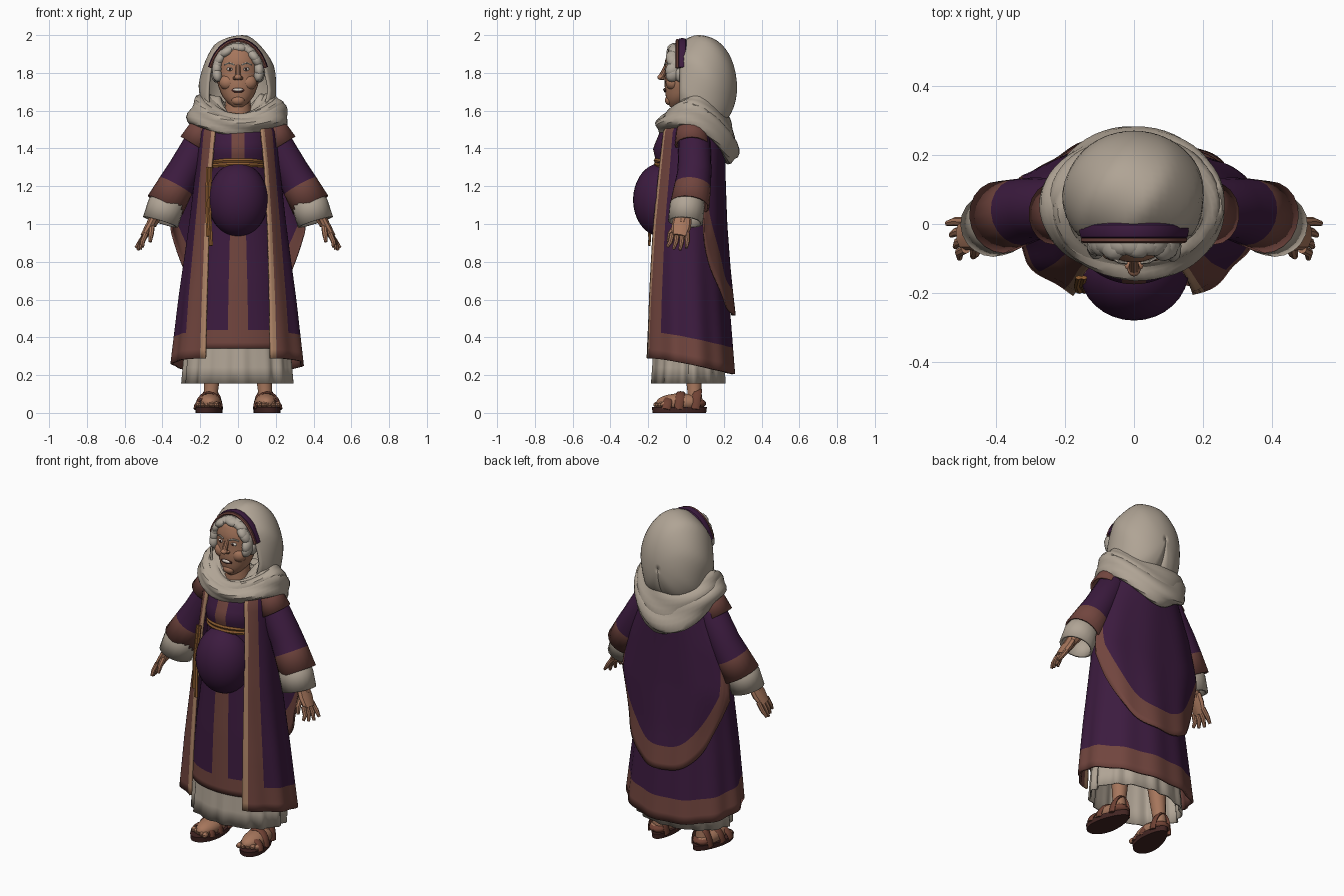
import bpy, bmesh, math, random
from math import sin, cos, pi, tau, asin, copysign
from mathutils import Vector, Matrix

if "Cube" in bpy.data.objects:
    bpy.data.objects.remove(bpy.data.objects["Cube"])

random.seed(4)
PALETTE = {"purple": (60, 27, 63), "brown": (113, 69, 62), "linen": (176, 164, 149),
           "skin": (166, 118, 92), "tan": (176, 134, 104), "gold": (140, 92, 48),
           "hair": (174, 165, 153), "white": (215, 205, 194), "dark": (66, 37, 34),
           "leather": (112, 66, 52)}
MATS = {}
for key, rgb in PALETTE.items():
    m = bpy.data.materials.new(key)
    m.diffuse_color = [((c / 255 + 0.055) / 1.055) ** 2.4 for c in rgb] + [1]
    m.use_nodes = True
    m.node_tree.nodes["Principled BSDF"].inputs["Base Color"].default_value = m.diffuse_color
    MATS[key] = m


def finish(name, bm, mats, thick=0):
    bmesh.ops.recalc_face_normals(bm, faces=bm.faces[:])
    me = bpy.data.meshes.new(name)
    bm.to_mesh(me)
    bm.free()
    for k in mats:
        me.materials.append(MATS[k])
    ob = bpy.data.objects.new(name, me)
    bpy.context.collection.objects.link(ob)
    if thick:
        mod = ob.modifiers.new("thickness", "SOLIDIFY")
        mod.thickness, mod.offset = thick, 0
    return ob


def surf(name, f, nu, nv, mats, rule=None, wrap_u=True, wrap_v=False, thick=0):
    """Grid surface from f(u, v); rule(u, v) picks the material slot."""
    bm = bmesh.new()
    cu, cv = nu + (not wrap_u), nv + (not wrap_v)
    g = [[bm.verts.new(f(i / nu, j / nv)) for i in range(cu)] for j in range(cv)]
    for j in range(nv):
        for i in range(nu):
            a, b = (i + 1) % cu, (j + 1) % cv
            fc = bm.faces.new((g[j][i], g[j][a], g[b][a], g[b][i]))
            if rule:
                fc.material_index = rule((i + .5) / nu, (j + .5) / nv)
    return finish(name, bm, mats, thick)


def tube(name, pts, mats, n=10, flat=1.0, rule=None, caps=True, thick=0):
    """Tube through (x, y, z, radius) points; flat scales it along y."""
    bm, rings = bmesh.new(), []
    P = [Vector(p[:3]) for p in pts]
    for k, p in enumerate(P):
        t = (P[min(k + 1, len(P) - 1)] - P[max(k - 1, 0)]).normalized()
        ref = Vector((0, 1, 0)) if abs(t.y) < .85 else Vector((0, 0, 1))
        side = (ref - t * ref.dot(t)).normalized()
        up = t.cross(side)
        r = pts[k][3]
        rings.append([bm.verts.new(p + side * cos(tau * i / n) * r * flat + up * sin(tau * i / n) * r)
                      for i in range(n)])
    for k in range(len(P) - 1):
        for i in range(n):
            j = (i + 1) % n
            fc = bm.faces.new((rings[k][i], rings[k][j], rings[k + 1][j], rings[k + 1][i]))
            fc.material_index = rule(k) if rule else 0
    if caps:
        bm.faces.new(rings[0])
        bm.faces.new(rings[-1])
    return finish(name, bm, mats, thick)


def blob(name, loc, size, mat, seg=14):
    bm = bmesh.new()
    bmesh.ops.create_uvsphere(bm, u_segments=seg, v_segments=seg * 2 // 3, radius=1,
                              matrix=Matrix.Translation(loc) @ Matrix.Diagonal((*size, 1)))
    return finish(name, bm, [mat])


def look(table, z):
    """Linear lookup of a row of values by its first column."""
    z = max(table[0][0], min(table[-1][0], z))
    for a, b in zip(table, table[1:]):
        if z <= b[0]:
            t = (z - a[0]) / (b[0] - a[0])
            return [p + (q - p) * t for p, q in zip(a[1:], b[1:])]


def section(table, a, z, wave=0.0):
    rx, yf, yb = look(table, z)[:3]
    k = 1 + wave
    return Vector((rx * k * sin(a), (yf + yb) / 2 - (yb - yf) / 2 * k * cos(a), z))


# Pleated underskirt: rows are z, half width, front y, back y
SKIRT = [(.155, .285, -.175, .2), (.5, .26, -.155, .18)]
surf("underskirt", lambda u, v: section(SKIRT, tau * u, .155 + .345 * v,
                                        (.028 * sin(15 * tau * u) + .014 * sin(23 * tau * u)) * (1 - .5 * v)),
     132, 4, ["linen"], thick=.008)

# Dress with hem band and centre stripe
DRESS = [(.34, .285, -.175, .2), (.7, .25, -.165, .18), (1.0, .21, -.15, .17), (1.3, .17, -.15, .16),
         (1.4, .178, -.172, .16), (1.5, .17, -.13, .16), (1.53, .14, -.1, .14)]
surf("dress", lambda u, v: section(DRESS, tau * u, .34 + 1.19 * v), 64, 36, ["purple", "brown"],
     lambda u, v: int(v < .083 or min(u, 1 - u) < 2 / 64), thick=.006)
blob("belly", (0, -.13, 1.128), (.16, .15, .195), "purple", 32)

# Open coat: rows are z, half width, front y, back y, front edge x
COAT = [(.2, .35, -.235, .25, .172), (.6, .305, -.225, .22, .165), (1.0, .25, -.21, .19, .155),
        (1.3, .215, -.18, .18, .14), (1.5, .205, -.145, .185, .12), (1.57, .16, -.1, .16, .11)]


def coat(u, v):
    low = .247 - .042 * cos(pi * (2 * u - 1))
    z = low + .14 * v / .1 if v < .1 else low + .14 + (1.57 - low - .14) * (v - .1) / .9
    rx, _, _, xe = look(COAT, z)
    a0 = asin(xe / rx)
    a = a0 + (tau - 2 * a0) * u
    return section(COAT, a, z, .022 * sin(11 * a) * max(0, 1 - v * 1.1))


def coat_slot(u, v):
    e = min(u, 1 - u) * 100
    return 2 if e < 2 else 1 if e < 8 or v < .1 else 0


surf("coat", coat, 100, 30, ["purple", "brown", "tan"], coat_slot, wrap_u=False, thick=.014)

# Back cape with a curved border: rows are z, half width, depth
CAPE = [(.5, .29, .186), (.75, .31, .16), (1.0, .362, .142), (1.25, .3, .134), (1.54, .18, .13)]


def cape(u, v):
    s = 2 * u - 1
    low = .515 + .44 * abs(s) ** 2.5
    band = .135 * math.hypot(1, 2.6 * abs(s) ** 1.5)
    z = 1.54 + (low + band - 1.54) * v / .8 if v < .8 else low + band * (1 - v) / .2
    w, d = look(CAPE, z)
    return Vector((w * sin(1.45 * s), .07 + d * cos(1.45 * s) + .006 * sin(13 * s) * v, z))


surf("back_cape", cape, 40, 20, ["purple", "brown"], lambda u, v: int(v > .8), wrap_u=False, thick=.01)

# Belt and its hanging ends
for i, dz in enumerate((0, .022)):
    def belt(u, v, dz=dz):
        a, p = tau * u, tau * v
        r = 1 + .07 * cos(p)
        return Vector((.163 * r * sin(a), -.16 * r * cos(a), 1.297 + dz + .018 * cos(a) + .012 * sin(p)))
    surf(f"belt_cord_{i}", belt, 40, 6, ["gold"], wrap_v=True)
for i, x in enumerate((-.145, -.16)):
    tube(f"belt_end_{i}", [(x, -.155, 1.3, .01), (x - .006, -.18, 1.1, .009), (x + .002, -.195, .885 + .05 * i, .012)],
         ["gold"], 6, .6)

# Arms and hands, mirrored
for s, tag in ((1, "left"), (-1, "right")):
    def M(pts):
        return [(s * p[0], *p[1:]) for p in pts]
    tube(f"sleeve_{tag}", M([(.13, .04, 1.51, .06), (.2, .045, 1.43, .08), (.285, .045, 1.28, .085),
                             (.33, .035, 1.2, .092), (.385, .02, 1.1, .1)]),
         ["purple", "brown"], 20, 1, lambda k: int(k == 3), False, .01)
    tube(f"shoulder_cap_{tag}", M([(.14, .03, 1.54, .055), (.19, .03, 1.49, .072), (.232, .03, 1.42, .08)]),
         ["brown"], 18, 1.05, None, False, .012)
    tube(f"undersleeve_{tag}", M([(.34, .02, 1.17, .078), (.385, .005, 1.09, .09), (.41, -.003, 1.01, .09)]),
         ["linen"], 20, .95, None, False, .014)
    tube(f"forearm_{tag}", M([(.36, .02, 1.15, .042), (.435, -.01, 1.04, .032), (.458, -.02, 1.0, .029)]), ["skin"])
    tube(f"palm_{tag}", M([(.445, -.018, 1.03, .024), (.468, -.025, .985, .026), (.498, -.035, .935, .02)]),
         ["skin"], 10, 2)
    for i in range(4):
        y, d = .006 - .026 * i, abs(i - 1.3)
        tip = (.541 - .012 * i, y * 1.3 - .006, .858 + .012 * d, .008)
        tube(f"finger_{tag}_{i}", M([(.487, y, .95, .014), (.518 - .004 * i, y * 1.15, .905, .013), tip]), ["skin"], 8)
    tube(f"thumb_{tag}", M([(.455, -.045, 1.0, .016), (.46, -.083, .95, .015), (.466, -.094, .905, .009)]), ["skin"], 8)

    # Legs and sandals
    tube(f"leg_{tag}", M([(.145, .045, .04, .045), (.143, .045, .11, .037), (.135, .04, .22, .045), (.13, .03, .4, .06)]),
         ["skin"], 14)
    blob(f"foot_{tag}", (s * .15, -.03, .055), (.062, .128, .048), "skin", 18)
    bm = bmesh.new()
    loops = []
    for z, k in ((0, .97), (.03, 1)):
        loops.append([bm.verts.new((s * (.151 + k * (.07 - .015 * sin(tau * i / 28)) * cos(tau * i / 28)
                                         - .016 * sin(tau * i / 28)), -.035 + k * .146 * sin(tau * i / 28), z))
                      for i in range(28)])
    for i in range(28):
        j = (i + 1) % 28
        bm.faces.new((loops[0][i], loops[0][j], loops[1][j], loops[1][i]))
    bm.faces.new(loops[0])
    bm.faces.new(loops[1])
    finish(f"sole_{tag}", bm, ["dark"])
    for i, (y, w, h) in enumerate(((-.105, .066, .058), (-.04, .066, .086), (.05, .055, .105))):
        tube(f"strap_{tag}_{i}", [(s * (.15 - .1 * y) + w * cos(pi * k / 10), y + .012 * sin(pi * k / 10),
                                   .02 + h * sin(pi * k / 10), .009) for k in range(11)], ["leather"], 8, 2.6)
    blob(f"heel_strap_{tag}", (s * .145, .05, .05), (.054, .057, .028), "leather", 16)
    for i in range(5):
        blob(f"toe_{tag}_{i}", (s * (.114 + .024 * i), -.15 + .009 * i, .044), (.015, .024, .016), "skin", 8)

# Head: rows are z, half width, front y, back y
HEAD = [(1.62, .025, -.085, -.02), (1.645, .06, -.1, .02), (1.68, .086, -.108, .06), (1.74, .108, -.114, .08),
        (1.8, .114, -.11, .09), (1.86, .114, -.112, .09), (1.92, .1, -.095, .08), (1.96, .04, -.04, .05)]
surf("head", lambda u, v: section(HEAD, tau * u, 1.62 + .34 * v), 28, 18, ["skin"])
tube("neck", [(0, .02, 1.45, .085), (0, .0, 1.56, .075), (0, .0, 1.7, .06)], ["skin"], 16)
tube("nose_bridge", [(0, -.1, 1.84, .014), (0, -.118, 1.805, .014), (0, -.13, 1.78, .016)], ["skin"], 10)
blob("nose_tip", (0, -.132, 1.777), (.019, .02, .015), "skin", 12)
blob("chin", (0, -.088, 1.655), (.036, .024, .026), "skin")
blob("mouth", (0, -.109, 1.708), (.036, .009, .013), "dark")
blob("teeth", (0, -.114, 1.711), (.027, .007, .008), "white")
for s, tag in ((1, "left"), (-1, "right")):
    blob(f"cheek_{tag}", (s * .054, -.07, 1.75), (.046, .038, .042), "skin", 18)
    blob(f"nostril_{tag}", (s * .016, -.12, 1.772), (.012, .014, .01), "skin", 8)
    blob(f"eye_{tag}", (s * .042, -.1, 1.82), (.018, .012, .01), "white", 12)
    blob(f"pupil_{tag}", (s * .042, -.11, 1.82), (.007, .005, .007), "dark", 8)
    tube(f"brow_{tag}", [(s * .02, -.112, 1.842, .005), (s * .045, -.109, 1.853, .005), (s * .072, -.093, 1.843, .004)],
         ["hair"], 6)

# Wavy hair framing the face
for row, (rx, rz, y, r) in enumerate(((.112, .12, -.062, .033), (.118, .138, -.018, .032))):
    for i in range(16):
        b = -.15 + (pi + .3) * i / 15
        j = random.uniform(-.012, .012)
        bm = bmesh.new()
        mat = (Matrix.Translation((rx * cos(b), y + j, 1.81 + (rz + j / 2) * sin(b))) @ Matrix.Rotation(-b, 4, "Y")
               @ Matrix.Rotation(random.uniform(-.8, .8), 4, "X")
               @ Matrix.Diagonal((r * .8, r * random.uniform(1, 1.3), r * 1.35, 1)))
        bmesh.ops.create_icosphere(bm, subdivisions=2, radius=1, matrix=mat)
        finish(f"hair_curl_{row}_{i}", bm, ["hair"])

# Headband tucked under the edge of the hood
ARC = [.4 + (pi - .8) * i / 20 for i in range(21)]
tube("headband", [(.158 * cos(b), -.02, 1.735 + .236 * sin(b), .014) for b in ARC], ["purple"], 8, 1.8)
tube("headband_trim", [(.159 * cos(b), -.046, 1.735 + .236 * sin(b), .009) for b in ARC], ["brown"], 6)


# Hood of the scarf, rings running from the face opening to the back
def hood(u, v):
    b = pi / 2 + math.radians(160 + 20 * min(1, v * 2.5)) * (2 * u - 1)
    w = -.65 + (pi / 2 + .64) * v
    k = cos(w) * (1 - .05 * (1 - v) * abs(sin(3.5 * (b - pi / 2) + 2.2 * w + .9)))
    c = cos(b) if sin(b) > 0 else copysign(abs(cos(b)) ** .5, cos(b))
    return Vector((.203 * k * c, .08 + .184 * sin(w), 1.72 + (.28 if sin(b) > 0 else .24) * k * sin(b)))


surf("hood", hood, 48, 20, ["linen"], wrap_u=False, thick=.012)

# Layered cowl around the neck and shoulders
for i, (k, dz, t) in enumerate(((1, 0, 1), (.8, .05, .75), (.92, .035, .9), (.6, .05, .7))):
    def cowl(u, v, k=k, dz=dz, t=t, i=i):
        a, p = tau * u, tau * v
        r = t * (1 + .13 * sin(4 * p + 3 * a + i))
        back = (1 - cos(a)) / 2
        o = .06 * r * cos(p)
        z = 1.565 + .044 * cos(a) - .09 * cos(a) ** 2 + dz * (.4 + 1.7 * back)
        lean = -.03 * back * sin(p)
        return Vector(((.207 * k + o) * sin(a), .055 + lean - (.155 * k + o) * cos(a),
                       z + (.052 + .056 * back) * r * sin(p)))
    surf(f"cowl_layer_{i}", cowl, 56, 24, ["linen"], wrap_v=True)

# Smooth shading with crisp edges
for ob in bpy.context.scene.objects:
    ob.select_set(True)
    bpy.context.view_layer.objects.active = ob
bpy.ops.object.shade_smooth_by_angle(angle=math.radians(35))
